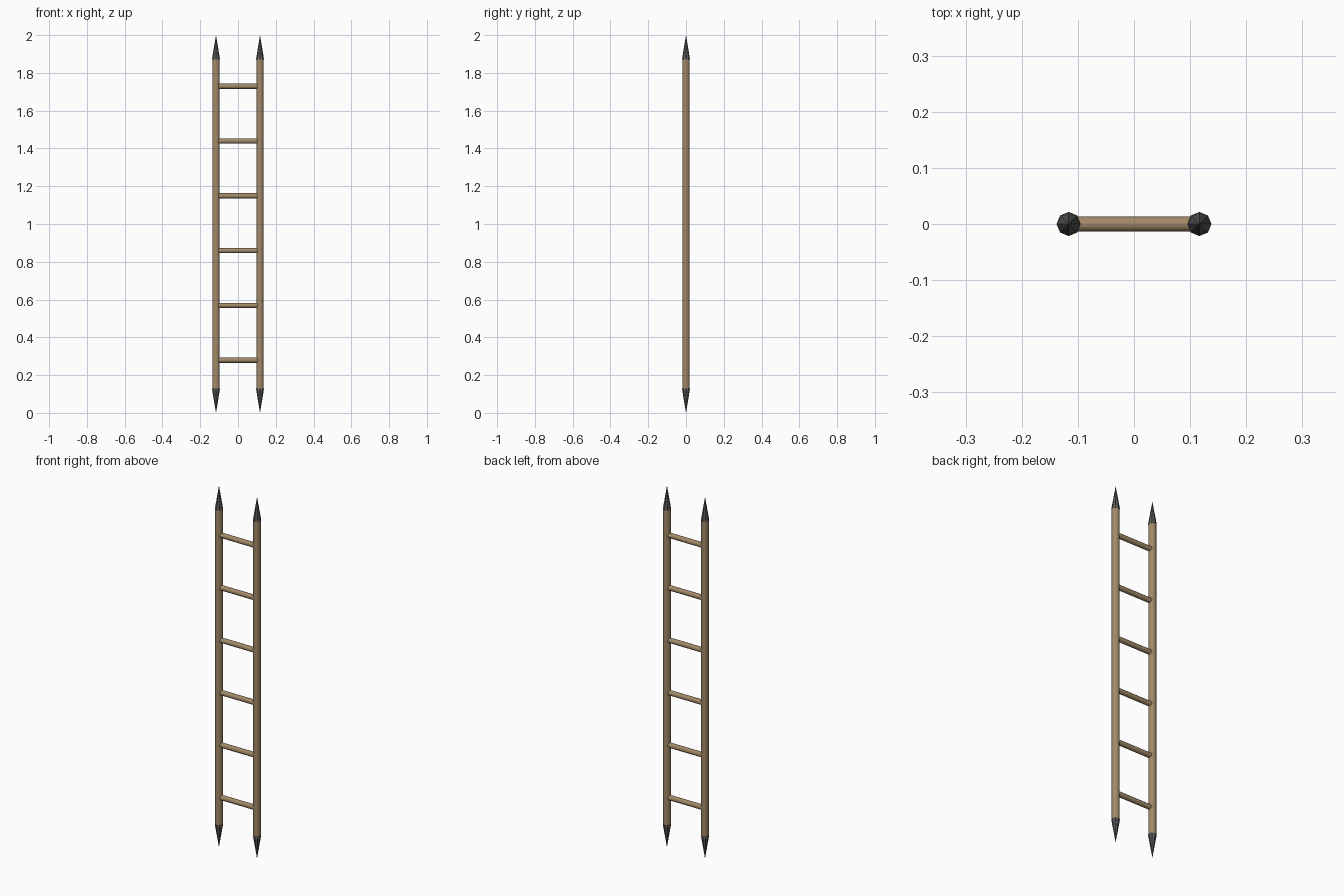
import bpy
import math

if "Cube" in bpy.data.objects:
    bpy.data.objects.remove(bpy.data.objects["Cube"])

RAIL_X = 0.1165


def material(name, color):
    m = bpy.data.materials.new(name)
    m.diffuse_color = color
    m.use_nodes = True
    m.node_tree.nodes["Principled BSDF"].inputs["Base Color"].default_value = m.diffuse_color
    return m


wood = material("wood", (0.36, 0.25, 0.14, 1))
iron = material("iron", (0.09, 0.09, 0.09, 1))


def cone(name, r1, r2, depth, sides, loc, mat, rot=(0, 0, 0)):
    bpy.ops.mesh.primitive_cone_add(vertices=sides, radius1=r1, radius2=r2,
                                    depth=depth, location=loc, rotation=rot)
    ob = bpy.context.object
    ob.name = name
    ob.data.materials.append(mat)
    return ob


for side, x in (("left", -RAIL_X), ("right", RAIL_X)):
    # long wooden rail
    rail = cone(side + "_rail", 0.0195, 0.0195, 1.76, 12, (x, 0, 1), wood)
    bpy.ops.object.shade_smooth_by_angle(angle=math.radians(35))
    # faceted iron spikes at both ends
    cone(side + "_top_spike", 0.0215, 0, 0.13, 8, (x, 0, 1.935), iron,
         (0, 0, math.pi / 2))
    cone(side + "_bottom_spike", 0.0215, 0, 0.13, 8, (x, 0, 0.065), iron,
         (math.pi, 0, math.pi / 2))

# evenly spaced rungs
for i in range(6):
    cone("rung_%d" % (i + 1), 0.0138, 0.0138, 2 * RAIL_X, 12,
         (0, 0, 0.279 + 0.29 * i), wood, (0, math.pi / 2, 0))
    bpy.ops.object.shade_smooth_by_angle(angle=math.radians(35))
